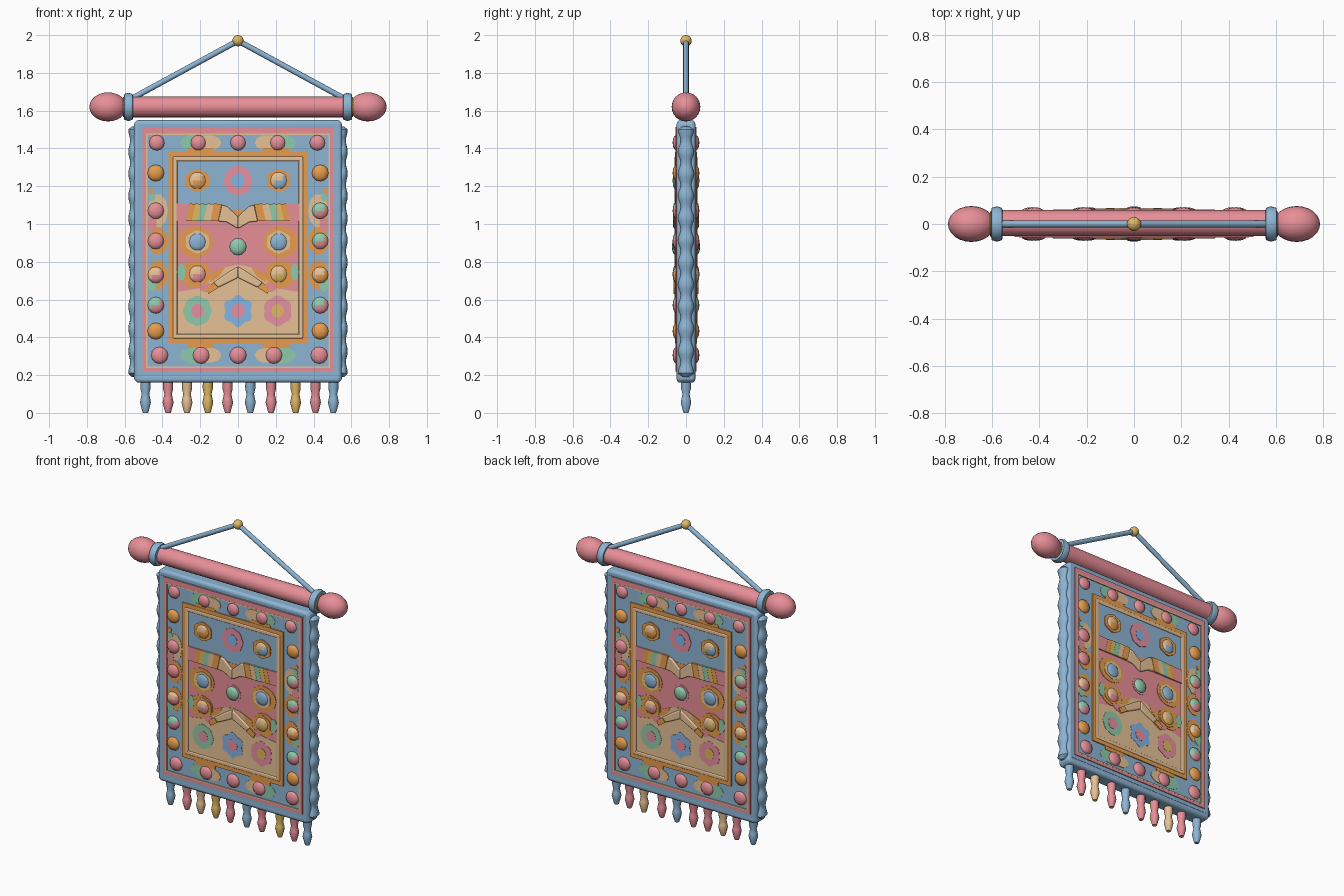
import bpy, bmesh, math
from mathutils import Vector

if "Cube" in bpy.data.objects:
    bpy.data.objects.remove(bpy.data.objects["Cube"])


def material(name, r, g, b):
    m = bpy.data.materials.new(name)
    m.use_nodes = True
    lin = [((c / 255 + 0.055) / 1.055) ** 2.4 for c in (r, g, b)] + [1]
    m.diffuse_color = lin
    m.node_tree.nodes["Principled BSDF"].inputs["Base Color"].default_value = lin
    return m


BLUE = material("dusty blue", 141, 181, 212)
SKY = material("bright blue", 132, 182, 230)
PINK = material("rose pink", 232, 143, 152)
BLOSSOM = material("blossom pink", 238, 148, 166)
CREAM = material("cream", 241, 202, 156)
GOLD = material("gold", 224, 184, 98)
ORANGE = material("orange", 233, 158, 78)
TEAL = material("teal", 143, 203, 172)


def finish(name, bm, mats, bevel=0, split=None):
    """Make the object; faces beyond the split direction take the second colour."""
    bmesh.ops.recalc_face_normals(bm, faces=bm.faces)
    if split:
        origin, direction = Vector(split[0]), Vector(split[1])
        for f in bm.faces:
            f.material_index = int((f.calc_center_median() - origin).dot(direction) > 0)
    me = bpy.data.meshes.new(name)
    bm.to_mesh(me)
    bm.free()
    ob = bpy.data.objects.new(name, me)
    bpy.context.collection.objects.link(ob)
    for m in mats:
        me.materials.append(m)
    if bevel:
        mod = ob.modifiers.new("soft edge", "BEVEL")
        mod.width, mod.segments = bevel, 3
    bpy.ops.object.select_all(action='DESELECT')
    ob.select_set(True)
    bpy.context.view_layer.objects.active = ob
    bpy.ops.object.shade_smooth_by_angle(angle=math.radians(45))


def lathe(name, profile, mats, start=(0, 0, 0), axis=(0, 0, 1), n=16, squash=1, split=None):
    """Turn (radius, height) pairs around an axis."""
    bm = bmesh.new()
    q = Vector((0, 0, 1)).rotation_difference(Vector(axis))
    rings = []
    for r, h in profile:
        ring = [Vector((r * math.cos(math.tau * i / n), squash * r * math.sin(math.tau * i / n), h))
                for i in range(n)]
        rings.append([bm.verts.new(q @ v + Vector(start)) for v in ring])
    for a, b in zip(rings, rings[1:]):
        for i in range(n):
            bm.faces.new((a[i], a[i - 1], b[i - 1], b[i]))
    bm.faces.new(rings[0])
    bm.faces.new(rings[-1])
    finish(name, bm, mats, split=split)


def ball(name, loc, size, mats, n=20, split=None):
    bm = bmesh.new()
    bmesh.ops.create_uvsphere(bm, u_segments=n, v_segments=n // 2, radius=1)
    bmesh.ops.scale(bm, vec=size, verts=bm.verts)
    bmesh.ops.translate(bm, vec=loc, verts=bm.verts)
    finish(name, bm, mats, split=split and (loc, split))


def box(name, x, y, z, size, mat, bevel=0):
    bm = bmesh.new()
    bmesh.ops.create_cube(bm, size=1)
    bmesh.ops.scale(bm, vec=size, verts=bm.verts)
    bmesh.ops.translate(bm, vec=(x, y, z), verts=bm.verts)
    finish(name, bm, [mat], bevel)


# Cloth body with padded border
MID = 0.855
box("cloth", 0, 0, MID, (1.06, 0.1, 1.32), BLUE)
for label, s in (("left", 1), ("right", -1)):
    box(label + "_border", s * 0.525, 0, MID, (0.05, 0.098, 1.38), BLUE, 0.018)
    waves = [(0.024 + 0.005 * math.cos(math.tau * i / 6), 0.21 + 1.29 * i / 66) for i in range(67)]
    lathe(label + "_scalloped_trim", [(0.012, 0.19)] + waves + [(0.012, 1.515)], [BLUE],
          (s * 0.552, 0, 0), n=12, squash=1.45)
for label, z in (("top", 1.525), ("bottom", 0.185)):
    box(label + "_border", 0, 0, z, (1.09, 0.098, 0.05), BLUE, 0.018)

# Rod with knobs and rings, hanging cord and bead
lathe("rod", [(0.055, -0.6), (0.055, 0.6)], [PINK], (0, 0.004, 1.62), (1, 0, 0), 24)
for label, s in (("left", 1), ("right", -1)):
    ball(label + "_knob", (s * 0.688, 0, 1.62), (0.099, 0.076, 0.077), [PINK], 24)
    ring = [(0.05, -0.025), (0.068, -0.022), (0.075, 0), (0.068, 0.022), (0.05, 0.025)]
    lathe(label + "_ring", ring, [BLUE], (s * 0.58, 0, 1.62), (s, 0, 0), 24)
    lathe(label + "_collar", [(0.053, 0), (0.053, 0.01)], [GOLD], (s * 0.6, 0, 1.62), (s, 0, 0), 24)
    a, b = Vector((s * 0.57, 0, 1.66)), Vector((0, 0, 1.97))
    lathe(label + "_cord", [(0.015, 0), (0.015, (b - a).length)], [BLUE], a, b - a, 12)
ball("hanging_bead", (0, 0, 1.97), (0.03, 0.03, 0.03), [GOLD])

# Fringe of turned tassels, some with another colour behind
tassel = [(0.026, 0.18), (0.027, 0.13), (0.02, 0.1), (0.025, 0.075), (0.029, 0.055), (0.018, 0.012), (0.014, 0)]
fringe = [(-0.49, BLUE, BLUE), (-0.37, PINK, PINK), (-0.27, CREAM, CREAM), (-0.16, GOLD, PINK),
          (-0.055, PINK, PINK), (0.065, BLUE, BLUE), (0.175, PINK, PINK), (0.305, GOLD, CREAM),
          (0.41, PINK, PINK), (0.505, BLUE, BLUE)]
for i, (x, fore, aft) in enumerate(fringe):
    lathe(f"tassel_{i + 1}", tassel, [fore, aft], (x, 0, 0), n=10, split=((x, 0, 0), (0, 1, 0)))


class Side:
    """Embroidery on one face of the cloth; u runs to the viewer's right."""

    def __init__(self, label, turn):
        self.label, self.turn = label, turn

    def plate(self, name, pts, depth, mat, bevel=0):
        bm = bmesh.new()
        t = self.turn
        rows = [[bm.verts.new((t * u, -t * d, z)) for u, z in pts] for d in (0.047, depth)]
        for r in rows:
            bm.faces.new(r)
        for i in range(len(pts)):
            bm.faces.new((rows[0][i - 1], rows[0][i], rows[1][i], rows[1][i - 1]))
        finish(f"{self.label}_{name}", bm, [mat], bevel)

    def pair(self, name, pts, depth, mat, bevel=0):
        for tag, s in (("left_", -1), ("right_", 1)):
            self.plate(tag + name, [(s * u, z) for u, z in pts], depth, mat, bevel)

    def rect(self, name, u0, u1, z0, z1, depth, mat, bevel=0):
        self.plate(name, [(u0, z0), (u1, z0), (u1, z1), (u0, z1)], depth, mat, bevel)

    def frame(self, name, half, z0, z1, w, depth, mat, bevel=0):
        self.rect(name + "_top", -half, half, z1 - w, z1, depth, mat, bevel)
        self.rect(name + "_bottom", -half, half, z0, z0 + w, depth, mat, bevel)
        for part, s in (("_right", 1), ("_left", -1)):
            self.rect(name + part, s * half, s * (half - w), z0, z1, depth, mat, bevel)

    def blob(self, name, u, z, ru, rz, depth, mat, n=16, petals=0, wave=0.0):
        pts = []
        for i in range(n):
            a = math.tau * i / n
            k = 1 + wave * math.cos(petals * (a - math.pi / 2))
            pts.append((u + ru * k * math.cos(a), z + rz * k * math.sin(a)))
        self.plate(name, pts, depth, mat)

    def stud(self, name, u, z, r, mats, base=0.05, high=0.021, lean=(0, 1)):
        t = self.turn
        ball(f"{self.label}_{name}", (t * u, -t * base, z), (r, high, r), mats, 12,
             (t * lean[0], 0, lean[1]) if len(mats) > 1 else None)


for side in (Side("front", 1), Side("back", -1)):
    # Nested frames
    side.frame("pink_edging", 0.506, 0.22, 1.513, 0.02, 0.056, PINK)
    side.rect("pink_band", -0.486, 0.486, 1.478, 1.493, 0.056, PINK)
    side.frame("cream_piping", 0.487, 0.238, 1.48, 0.008, 0.0565, CREAM)
    side.frame("orange_frame", 0.368, 0.367, 1.382, 0.033, 0.057, ORANGE)
    side.frame("cream_frame", 0.345, 0.393, 1.357, 0.024, 0.061, CREAM, 0.006)

    # Central picture bands
    side.rect("sky_band", -0.325, 0.325, 1.07, 1.34, 0.054, BLUE)
    side.rect("rose_band", -0.325, 0.325, 0.6, 1.07, 0.054, PINK)
    dome = [(0, 0.41), (0.325, 0.41), (0.325, 0.64), (0.2, 0.66), (0.14, 0.72), (0.07, 0.77), (0, 0.785)]
    side.pair("cream_ground", dome, 0.056, CREAM)

    # Border patches under the studs
    for i, s in enumerate((1, -1)):
        for j, (z, edge) in enumerate(((1.43, 1.39), (0.305, 0.355))):
            tag = f"{i}{j}"
            side.blob("teal_patch" + tag, s * 0.22, z, 0.088, 0.046, 0.052, TEAL, 12)
            side.blob("cream_patch" + tag, s * 0.15, z, 0.062, 0.04, 0.0535, CREAM, 10)
            side.rect("orange_patch" + tag, s * 0.13, s * 0.27, edge - 0.012, edge + 0.012, 0.055, ORANGE)
        for z, h, mat in ((1.07, 0.09, CREAM), (0.91, 0.075, ORANGE), (0.73, 0.08, ORANGE)):
            side.blob(f"column_patch{i}_{z}", s * 0.425, z, 0.054, h, 0.052, mat, 10)
        side.blob(f"pink_patch{i}", s * 0.455, 1.0, 0.025, 0.045, 0.0535, PINK, 8)
        side.blob(f"teal_spot{i}", s * 0.455, 0.68, 0.026, 0.04, 0.0535, TEAL, 8)
        side.blob(f"teal_fleck{i}", s * 0.455, 1.14, 0.018, 0.02, 0.0535, TEAL, 8)
        side.blob(f"orange_fleck{i}", s * 0.46, 1.175, 0.014, 0.014, 0.0535, ORANGE, 8)

    # Border studs
    for u in (-0.43, -0.21, 0, 0.21, 0.42):
        side.stud(f"top_stud_{u}", u, 1.43, 0.041, [PINK])
    for u in (-0.415, -0.195, 0, 0.19, 0.43):
        side.stud(f"bottom_stud_{u}", u, 0.305, 0.045, [PINK])
    columns = [(1.27, [ORANGE], [ORANGE]), (1.07, [PINK], [PINK, TEAL]), (0.91, [PINK], [PINK, TEAL]),
               (0.73, [PINK, CREAM], [ORANGE, CREAM]), (0.57, [PINK, TEAL], [PINK, TEAL]),
               (0.433, [ORANGE], [ORANGE])]
    for z, left, right in columns:
        side.stud(f"left_stud_{z}", -0.435, z, 0.044, left, lean=(-0.7, 0.7))
        side.stud(f"right_stud_{z}", 0.435, z, 0.044, right, lean=(-0.5, 0.8))

    # Rosettes: surround, padded ring and two-tone centre
    rosettes = [(1.23, ORANGE, [ORANGE, CREAM], [BLUE, CREAM], 0), (0.905, CREAM, [BLUE], [BLUE], 0.092),
                (0.735, ORANGE, [PINK, CREAM], [GOLD, CREAM], 0.082)]
    for z, band, left, right, patch in rosettes:
        for tag, s, mats in (("left", -1, left), ("right", 1, right)):
            if patch:
                side.blob(f"{tag}_surround_{z}", s * 0.225, z, patch, patch * 0.9, 0.0575, ORANGE)
            side.blob(f"{tag}_rosette_{z}", s * 0.215, z, 0.064, 0.059, 0.061, band, 24, 6, 0.05)
            side.stud(f"{tag}_rosette_centre_{z}", s * 0.215, z, 0.047, mats, 0.057, 0.014, (-0.5, 0.6))
    for s in (-1, 1):
        side.blob(f"teal_leaf_{s}", s * 0.3, 0.745, 0.022, 0.045, 0.0585, TEAL, 10)
        side.blob(f"pink_leaf_{s}", s * 0.17, 0.665, 0.035, 0.025, 0.058, PINK, 10)
    side.blob("gem_surround", 0, 0.88, 0.058, 0.058, 0.0565, BLOSSOM)
    side.stud("middle_gem", 0, 0.88, 0.046, [TEAL], 0.054, 0.021)

    # Flat flowers
    flowers = [(0, 1.23, BLOSSOM, SKY, 8, 0.03, 0.034), (-0.215, 0.54, TEAL, BLOSSOM, 8, 0.03, 0.034),
               (0, 0.54, SKY, BLOSSOM, 6, 0.1, 0.036), (0.21, 0.54, BLOSSOM, GOLD, 6, 0.05, 0.033)]
    for i, (u, z, petal, heart, count, wave, core) in enumerate(flowers):
        side.blob(f"flower_{i + 1}", u, z, 0.074, 0.078, 0.058, petal, 48, count, wave)
        side.blob(f"flower_heart_{i + 1}", u, z, core, core * 1.1, 0.0595, heart)

    # Striped wings spreading from a cream heart
    wing = [(0, 1.04), (0.06, 1.095), (0.085, 1.1), (0.105, 1.015), (0.06, 1.01), (0, 0.975)]
    side.pair("wing_root", wing, 0.068, CREAM, 0.006)
    side.pair("wing_notch", [(0, 1.045), (0.035, 1.08), (0, 1.075)], 0.056, ORANGE)
    widths = [(0.105, ORANGE), (0.147, CREAM), (0.182, TEAL), (0.215, GOLD), (0.245, ORANGE), (0.275, PINK)]
    for i, (u, mat) in enumerate(widths):
        v = widths[i + 1][0] if i < 5 else 0.325
        stripe = [(u, 1.015), (v, 1.015), (v - 0.02 * (i < 5), 1.108), (u - 0.02, 1.106)]
        side.pair(f"wing_stripe_{i + 1}", stripe, 0.066 - 0.001 * i, mat)
    # Raised chevron with orange tips
    arm = [(0, 0.775), (0.05, 0.745), (0.13, 0.69), (0.105, 0.663), (0.05, 0.69), (0, 0.715)]
    side.pair("chevron", arm, 0.067, CREAM, 0.008)
    tip = [(0.13, 0.69), (0.17, 0.66), (0.155, 0.63), (0.105, 0.663)]
    side.pair("chevron_tip", tip, 0.065, ORANGE)
    side.pair("chevron_flank", [(0.07, 0.77), (0.14, 0.74), (0.15, 0.69), (0.1, 0.72)], 0.0572, ORANGE)
